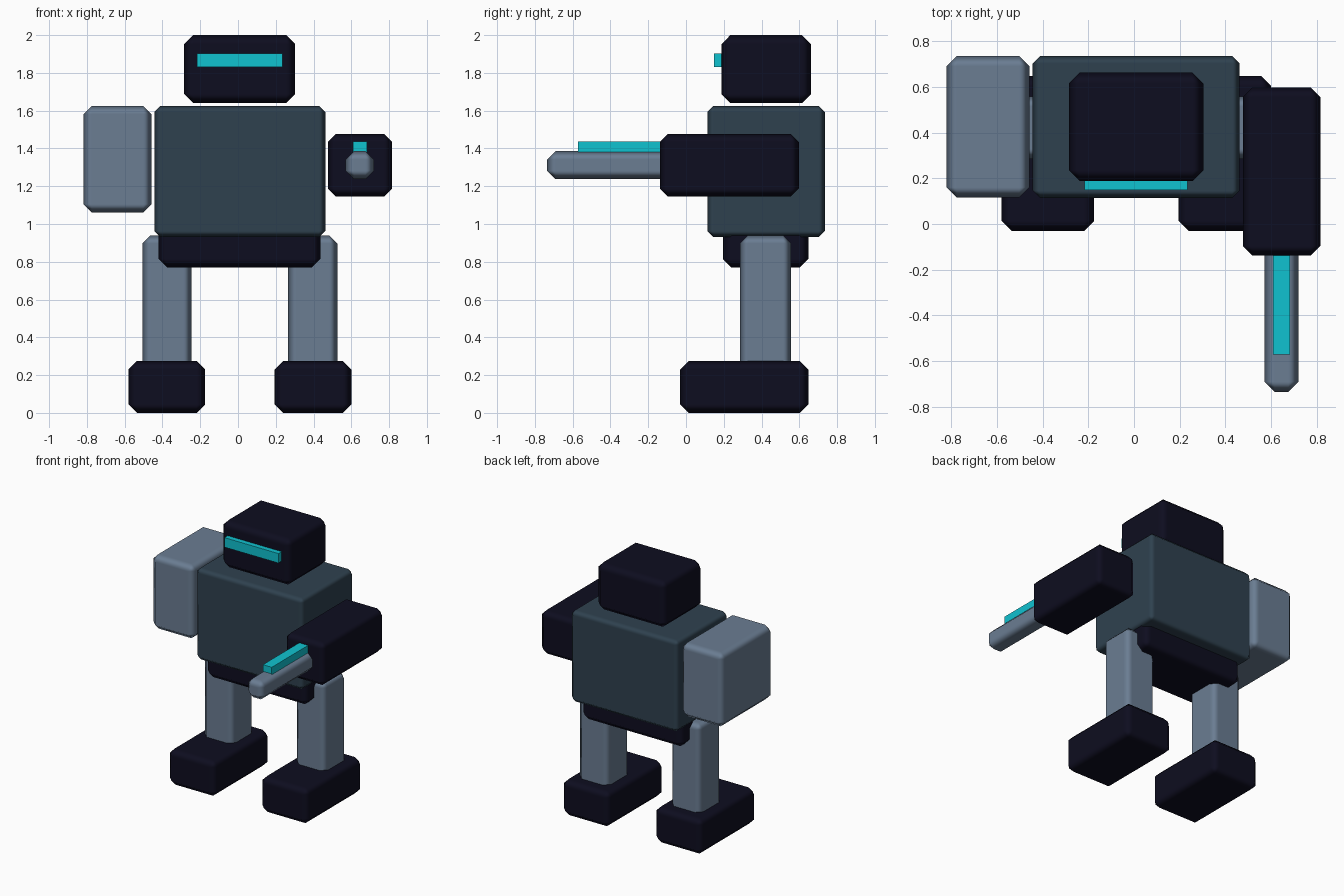
import bpy
import bmesh
from mathutils import Vector

if "Cube" in bpy.data.objects:
    bpy.data.objects.remove(bpy.data.objects["Cube"])


def material(name, rgb):
    m = bpy.data.materials.new(name)
    m.diffuse_color = (*rgb, 1.0)
    m.use_nodes = True
    m.node_tree.nodes["Principled BSDF"].inputs["Base Color"].default_value = m.diffuse_color
    return m


NAVY = material("dark navy", (0.0042, 0.0040, 0.0140))
SLATE = material("slate blue", (0.028, 0.053, 0.078))
STEEL = material("steel grey", (0.145, 0.205, 0.290))
CYAN = material("glowing cyan", (0.005, 0.540, 0.630))


def block(name, x, y, z, mat, bevel=0.045):
    """Box spanning the given (min, max) ranges, with chamfered edges."""
    lo, hi = Vector((x[0], y[0], z[0])), Vector((x[1], y[1], z[1]))
    centre, size = (lo + hi) / 2, hi - lo
    bm = bmesh.new()
    bmesh.ops.create_cube(bm, size=1)
    bmesh.ops.scale(bm, vec=size, verts=bm.verts)
    for f in bm.faces:
        f.smooth = bevel > 0
    mesh = bpy.data.meshes.new(name)
    bm.to_mesh(mesh)
    bm.free()
    mesh.materials.append(mat)
    ob = bpy.data.objects.new(name, mesh)
    ob.location = centre
    bpy.context.collection.objects.link(ob)
    if bevel > 0:
        mod = ob.modifiers.new("chamfer", 'BEVEL')
        mod.width = bevel
        mod.segments = 1
        mod.limit_method = 'NONE'
        mod.harden_normals = True
    return ob


# Head and visor
block("head", (-0.285, 0.303), (0.187, 0.662), (1.64, 2.0), NAVY, 0.048)
block("visor", (-0.217, 0.235), (0.148, 0.20), (1.83, 1.902), CYAN, 0)

# Body
block("torso", (-0.443, 0.462), (0.113, 0.735), (0.93, 1.626), SLATE, 0.033)
block("hips", (-0.42, 0.437), (0.195, 0.648), (0.77, 1.0), NAVY)

# Legs and feet, mirrored about the body centre line
MID = 0.01
for side, s in (("left", -1), ("right", 1)):
    def span(a, b):
        return sorted((MID + s * a, MID + s * b))
    block(side + "_leg", span(0.256, 0.516), (0.285, 0.557), (0.2, 0.94), STEEL, 0.043)
    block(side + "_foot", span(0.184, 0.59), (-0.031, 0.648), (0.0, 0.275), NAVY)

# Shield-like left arm
block("left_arm", (-0.819, -0.457), (0.115, 0.735), (1.06, 1.626), STEEL)

# Right gun arm with barrel and glowing rail
block("right_arm", (0.476, 0.815), (-0.138, 0.597), (1.145, 1.477), NAVY, 0.042)
block("barrel", (0.57, 0.72), (-0.735, 0.0), (1.237, 1.386), STEEL, 0.045)
block("barrel_rail", (0.608, 0.682), (-0.571, -0.1), (1.38, 1.436), CYAN, 0)
